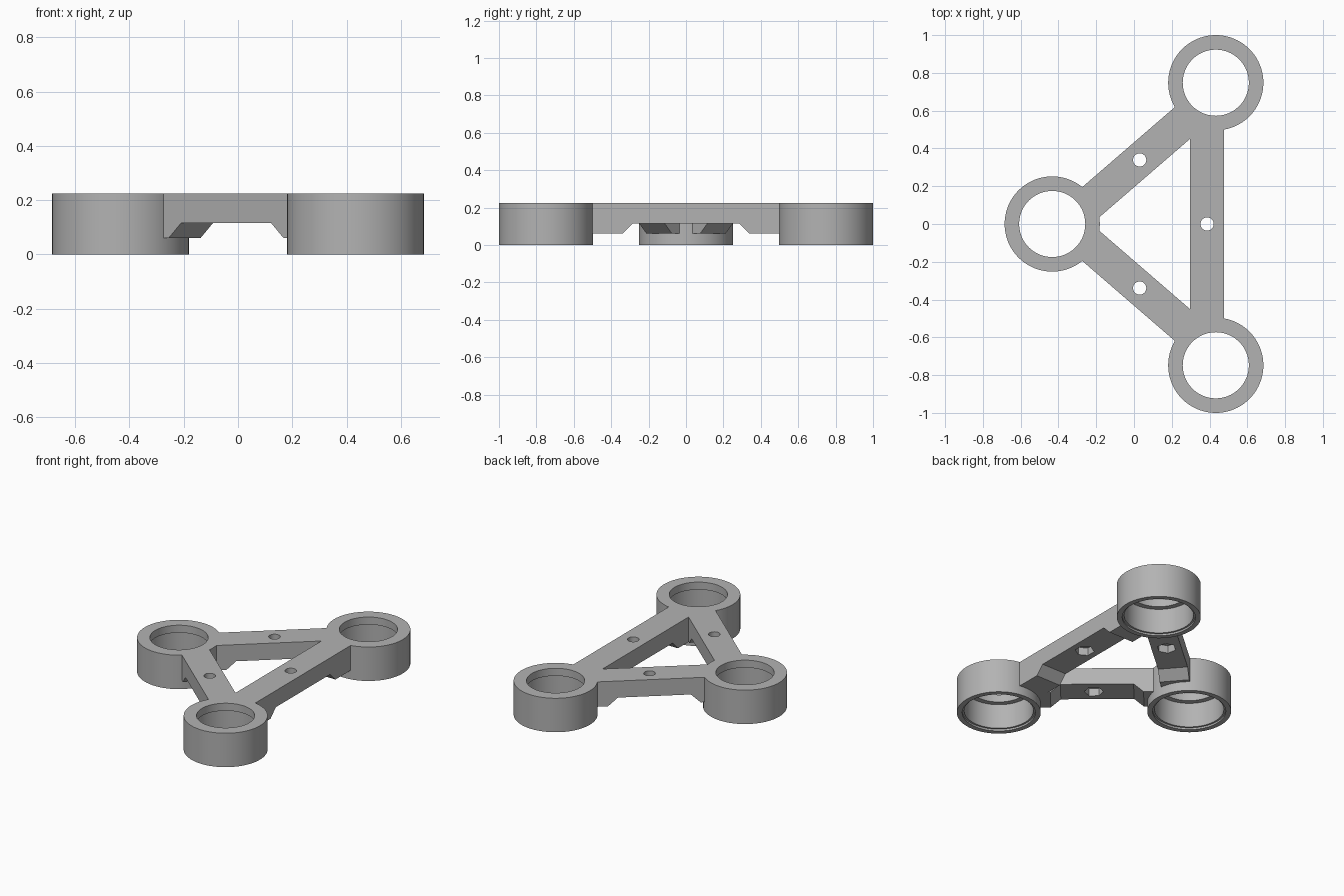
import bpy, bmesh
from math import pi, cos, sin
from mathutils import Vector, Matrix

cube = bpy.data.objects.get("Cube")
if cube:
    bpy.data.objects.remove(cube, do_unlink=True)

grey = bpy.data.materials.new("light grey")
grey.use_nodes = True
tint = (0.45, 0.45, 0.45, 1)
grey.diffuse_color = tint
grey.node_tree.nodes["Principled BSDF"].inputs["Base Color"].default_value = tint

TOP = 0.225
WIDTH = 0.18
INSET = 0.046
LEFT, FRONT, BACK = Vector((-0.433, 0, 0)), Vector((0.433, -0.748, 0)), Vector((0.433, 0.748, 0))


def finish(bm, name):
    bmesh.ops.recalc_face_normals(bm, faces=bm.faces)
    mesh = bpy.data.meshes.new(name)
    bm.to_mesh(mesh)
    bm.free()
    obj = bpy.data.objects.new(name, mesh)
    bpy.context.collection.objects.link(obj)
    mesh.materials.append(grey)
    return obj


def lathe(name, profile, place, sides=96, turn=0):
    """Closed solid from (radius, height) pairs, capped at both ends."""
    bm = bmesh.new()
    rings = [[bm.verts.new((r * cos(turn + 2 * pi * i / sides), r * sin(turn + 2 * pi * i / sides), z))
              for i in range(sides)] for r, z in profile]
    for a, b in zip(rings, rings[1:]):
        for i in range(sides):
            j = (i + 1) % sides
            bm.faces.new((a[i], a[j], b[j], b[i]))
    bm.faces.new(rings[0])
    bm.faces.new(rings[-1])
    bm.transform(Matrix.Translation(place))
    return finish(bm, name)


def arm_frame(start, end, inward):
    along = (end - start).normalized()
    middle = (start + end) / 2 + inward * INSET
    frame = Matrix((along, Vector((-along.y, along.x, 0)), Vector((0, 0, 1)))).transposed().to_4x4()
    return Matrix.Translation(middle) @ frame


def arm(name, start, end, inward, arch):
    """Bar with a raised, sloped arch on its underside."""
    half = (end - start).length / 2
    a, b, c, d = arch
    outline = [(-half, TOP), (-half, 0.06), (a, 0.06), (b, 0.115),
               (c, 0.115), (d, 0.06), (half, 0.06), (half, TOP)]
    bm = bmesh.new()
    face = bm.faces.new([bm.verts.new((x, -WIDTH / 2, z)) for x, z in outline])
    out = bmesh.ops.extrude_face_region(bm, geom=[face])
    moved = [v for v in out["geom"] if isinstance(v, bmesh.types.BMVert)]
    bmesh.ops.translate(bm, verts=moved, vec=(0, WIDTH, 0))
    bm.transform(arm_frame(start, end, inward))
    return finish(bm, name)


def combine(base, others, operation):
    for other in others:
        mod = base.modifiers.new(operation.lower(), "BOOLEAN")
        mod.operation, mod.solver, mod.object = operation, "EXACT", other
        bpy.context.view_layer.objects.active = base
        bpy.ops.object.modifier_apply(modifier=mod.name)
        bpy.data.objects.remove(other, do_unlink=True)


def inward_of(start, end):
    normal = Vector((-(end - start).y, (end - start).x, 0)).normalized()
    return normal if normal.dot(-(start + end)) > 0 else -normal


# Three arms and three solid ring bodies joined into one frame
diagonal = (-0.30, -0.24, 0.20, 0.26)
spans = [("front_arm", LEFT, FRONT, diagonal),
         ("back_arm", LEFT, BACK, diagonal),
         ("long_arm", FRONT, BACK, (-0.34, -0.285, 0.285, 0.34))]
corners = [LEFT, FRONT, BACK]
bodies = [lathe("ring", [(0.252, 0), (0.252, TOP)], p) for p in corners]
arms = [arm(n, s, e, inward_of(s, e), arch) for n, s, e, arch in spans]
frame = bodies[0]
frame.name = "triangular_ring_frame"
combine(frame, bodies[1:] + arms, "UNION")

# Stepped bores: a narrow lip at the top and a wider recess below
bore = [(0.22, -0.1), (0.22, 0.012), (0.208, 0.012), (0.208, 0.175), (0.175, 0.175), (0.175, 0.4)]
cutters = [lathe("bore", bore, p) for p in corners]

# Screw holes with hexagonal nut pockets underneath
for name, s, e, arch in spans:
    centre = arm_frame(s, e, inward_of(s, e)).translation
    along = (e - s).normalized()
    turn = Vector((1, 0)).angle_signed(along.xy) * -1
    cutters.append(lathe("screw_hole", [(0.035, 0), (0.035, 0.4)], centre, 32))
    cutters.append(lathe("nut_pocket", [(0.058, 0), (0.058, 0.165)], centre, 6, turn))
combine(frame, cutters, "DIFFERENCE")

# Smooth round walls, crisp edges
bpy.ops.object.select_all(action="DESELECT")
frame.select_set(True)
bpy.context.view_layer.objects.active = frame
bpy.ops.object.shade_smooth_by_angle(angle=0.5)
